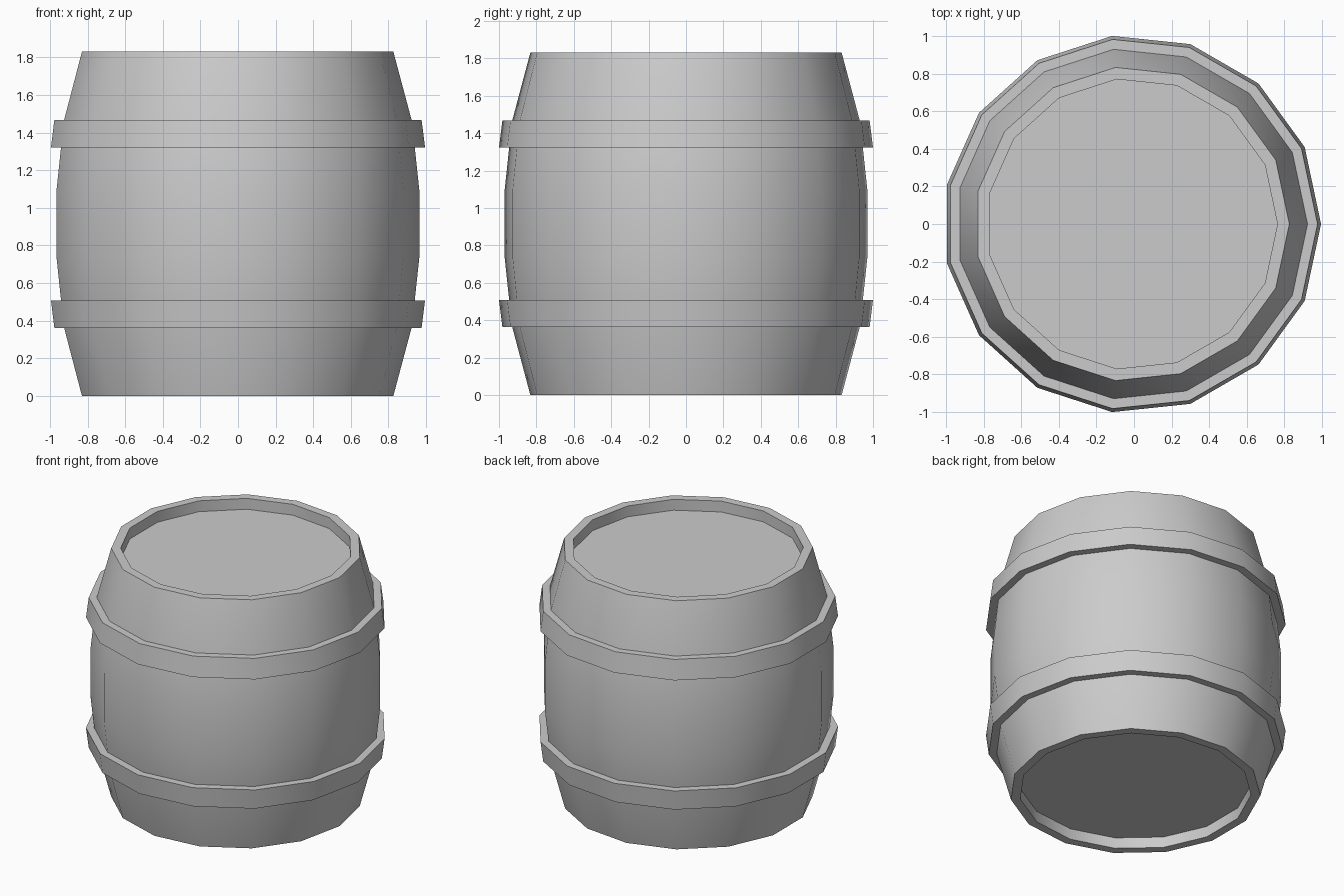
import bpy
import bmesh
import math

SIDES = 15
HEIGHT = 1.83
MID = HEIGHT / 2
SHIFT_X = -0.011  # odd number of sides, so the bounds need centring

cube = bpy.data.objects.get("Cube")
if cube:
    bpy.data.objects.remove(cube, do_unlink=True)

grey = bpy.data.materials.new("plain_grey")
grey.use_nodes = True
grey.diffuse_color = (0.6, 0.6, 0.6, 1)
grey.node_tree.nodes["Principled BSDF"].inputs["Base Color"].default_value = (0.6, 0.6, 0.6, 1)


def lathe(name, profile, closed):
    """Turn (radius, z) points about z; open profiles get flat end caps."""
    bm = bmesh.new()
    rings = []
    for r, z in profile:
        ring = []
        for i in range(SIDES):
            a = math.tau * i / SIDES
            ring.append(bm.verts.new((r * math.cos(a) + SHIFT_X, r * math.sin(a), z)))
        rings.append(ring)
    pairs = list(zip(rings, rings[1:]))
    if closed:
        pairs.append((rings[-1], rings[0]))
    for low, high in pairs:
        for i in range(SIDES):
            j = (i + 1) % SIDES
            bm.faces.new((low[i], low[j], high[j], high[i]))
    if not closed:
        bm.faces.new(rings[0][::-1])
        bm.faces.new(rings[-1])
    bmesh.ops.recalc_face_normals(bm, faces=bm.faces)
    mesh = bpy.data.meshes.new(name)
    bm.to_mesh(mesh)
    bm.free()
    mesh.materials.append(grey)
    obj = bpy.data.objects.new(name, mesh)
    bpy.context.collection.objects.link(obj)
    bpy.ops.object.select_all(action="DESELECT")
    obj.select_set(True)
    bpy.context.view_layer.objects.active = obj
    bpy.ops.object.shade_smooth_by_angle(angle=math.radians(30))
    return obj


# Barrel body: recessed lid, rim and bulging staves, mirrored about mid-height
lower = [(0.774, 0.08), (0.774, 0), (0.837, 0), (0.936, 0.37), (0.975, 0.735)]
upper = [(r, HEIGHT - z) for r, z in reversed(lower)]
lathe("barrel_body", lower + upper, closed=False)

# Hoops: slightly tapered bands, wider toward the middle of the barrel
for name, side in (("lower_hoop", -1), ("upper_hoop", 1)):
    band = [(0.92, 0.407), (1.0055, 0.407), (0.987, 0.553), (0.92, 0.553)]
    lathe(name, [(r, MID + side * z) for r, z in band], closed=True)
